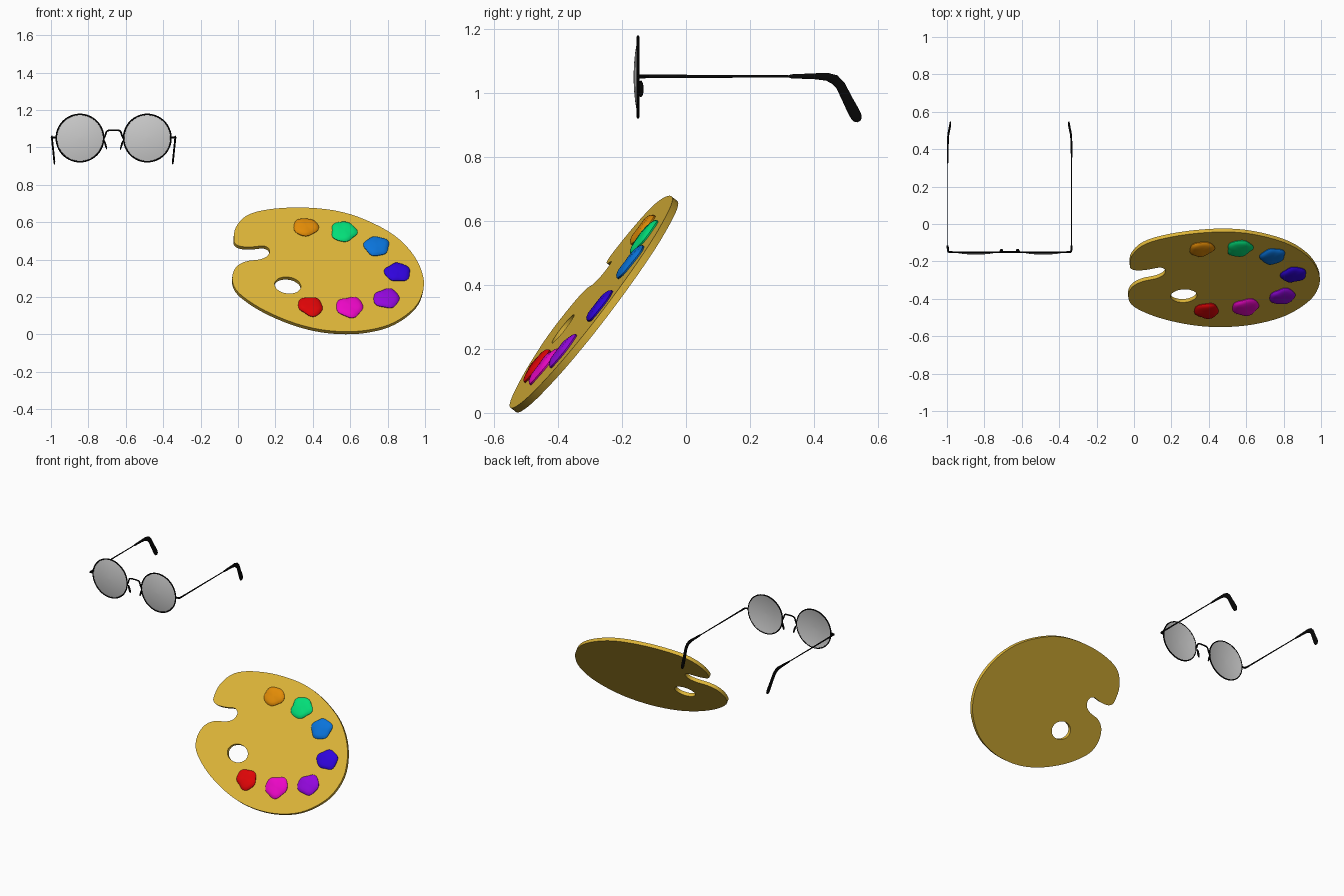
import bpy, bmesh, math, random
from mathutils import Vector, Matrix

if "Cube" in bpy.data.objects:
    bpy.data.objects.remove(bpy.data.objects["Cube"])

random.seed(4)


def material(name, srgb):
    m = bpy.data.materials.new(name)
    m.diffuse_color = [c ** 2.2 for c in srgb] + [1]
    m.use_nodes = True
    m.node_tree.nodes["Principled BSDF"].inputs["Base Color"].default_value = m.diffuse_color
    return m


def add(name, data, mat=None, matrix=None, angle=40):
    ob = bpy.data.objects.new(name, data)
    bpy.context.collection.objects.link(ob)
    if matrix:
        ob.matrix_world = matrix
    bpy.ops.object.select_all(action='DESELECT')
    ob.select_set(True)
    bpy.context.view_layer.objects.active = ob
    if ob.type == 'CURVE':
        bpy.ops.object.convert(target='MESH')
        ob = bpy.context.object
    if mat:
        ob.data.materials.append(mat)
    bpy.ops.object.shade_smooth_by_angle(angle=math.radians(angle))
    return ob


def skin(name, rings, mat=None, matrix=None, caps=True):
    """Bridge equal-length closed rings of points into a surface."""
    bm = bmesh.new()
    vs = [[bm.verts.new(p) for p in r] for r in rings]
    n = len(rings[0])
    for a, b in zip(vs, vs[1:]):
        for i in range(n):
            bm.faces.new((a[i], a[(i + 1) % n], b[(i + 1) % n], b[i]))
    if caps:
        bm.faces.new(vs[0])
        bm.faces.new(vs[-1])
    else:
        for i in range(n):
            bm.faces.new((vs[-1][i], vs[-1][(i + 1) % n], vs[0][(i + 1) % n], vs[0][i]))
    bmesh.ops.recalc_face_normals(bm, faces=bm.faces)
    me = bpy.data.meshes.new(name)
    bm.to_mesh(me)
    bm.free()
    return add(name, me, mat, matrix)


def smooth_loop(pts, steps=4):
    """Closed Catmull-Rom loop through the points."""
    out, n = [], len(pts)
    for i in range(n):
        a, b, c, d = (Vector(pts[(i + k) % n]) for k in (-1, 0, 1, 2))
        for s in range(steps):
            t = s / steps
            out.append(0.5 * (2 * b + (c - a) * t + (2 * a - 5 * b + 4 * c - d) * t * t
                              + (3 * b - a - 3 * c + d) * t ** 3))
    return out


def wire(name, pts, r, mat):
    cu = bpy.data.curves.new(name, 'CURVE')
    cu.dimensions = '3D'
    cu.bevel_depth, cu.bevel_resolution, cu.use_fill_caps = r, 2, True
    sp = cu.splines.new('NURBS')
    sp.points.add(len(pts) - 1)
    for p, co in zip(sp.points, pts):
        p.co = (*co, 1)
    sp.use_endpoint_u, sp.order_u, sp.resolution_u = True, 3, 6
    return add(name, cu, mat)


def circle(n):
    return [(math.cos(2 * math.pi * i / n), math.sin(2 * math.pi * i / n)) for i in range(n)]


# Plane of the tilted palette: y = A + B x + C z on its front face
A, B, C = -0.62, 0.109, 0.786
N = Vector((B, -1, C)).normalized()
U = (Vector((1, 0, 0)) - N * N.x).normalized()
V = N.cross(U)
frame = Matrix((U, V, N)).transposed().to_4x4()
frame.translation = Vector((0, A, 0))
inverse = frame.inverted()


def on_plane(x, z):
    return inverse @ Vector((x, A + B * x + C * z, z))


# Palette board with notch and thumb hole
outline = [(-.022, .508), (-.012, .572), (.047, .636), (.159, .668), (.33, .679), (.516, .663),
           (.677, .615), (.837, .529), (.944, .417), (.993, .294), (.976, .193), (.917, .118),
           (.81, .053), (.677, .021), (.543, .016), (.41, .032), (.276, .07), (.143, .128),
           (.047, .187), (-.012, .241), (-.031, .30), (-.012, .358), (.041, .39), (.116, .401),
           (.158, .42), (.168, .452), (.139, .473), (.073, .468), (.02, .470), (-.012, .483)]
tilt = math.radians(-8)
hole = [(.266 + .071 * c * math.cos(tilt) - .044 * s * math.sin(tilt),
         .263 + .071 * c * math.sin(tilt) + .044 * s * math.cos(tilt)) for c, s in circle(10)]
THICK = 0.023
board = bpy.data.curves.new("palette_board", 'CURVE')
board.dimensions, board.fill_mode, board.extrude = '2D', 'BOTH', THICK / 2
for loop in (outline, hole):
    pts = smooth_loop([on_plane(*p) for p in loop])
    sp = board.splines.new('POLY')
    sp.points.add(len(pts) - 1)
    for p, co in zip(sp.points, pts):
        p.co = (co.x, co.y, 0, 1)
    sp.use_cyclic_u = True
add("palette_board", board, material("wood", (.86, .70, .23)),
    Matrix.Translation(-N * THICK / 2) @ frame)

# Paint blobs: wobbly low domes
paints = [("orange", .362, .572, .066, .060, (.88, .54, .06)),
          ("green", .565, .548, .072, .064, (.04, .87, .47)),
          ("blue", .741, .470, .066, .066, (.07, .45, .85)),
          ("indigo", .853, .330, .066, .064, (.2, .04, .86)),
          ("purple", .794, .190, .067, .066, (.57, .06, .86)),
          ("magenta", .597, .144, .070, .070, (.92, .06, .77)),
          ("red", .388, .148, .067, .062, (.87, .05, .06))]
for name, x, z, ru, rv, colour in paints:
    o = on_plane(x, z)
    waves = [(k, random.uniform(.025, .06), random.uniform(0, 6.28)) for k in (2, 3, 5)]
    rings = []
    for k, h in ((.97, -.004), (1, .005), (.9, .012), (.68, .0165), (.4, .018), (.12, .019)):
        ring = []
        for c, s in circle(32):
            a = math.atan2(s, c)
            w = k * (1 + sum(m * math.sin(f * a + p) for f, m, p in waves))
            bump = .0015 * math.sin(3 * a + waves[0][2]) * k if h > .006 else 0
            ring.append((o.x + ru * w * c, o.y + rv * w * s, h + bump))
        rings.append(ring)
    skin("paint_" + name, rings, material(name, colour), frame)

# Glasses, mirrored about x = CX
CX, CZ, FY = -0.665, 1.05, -0.15
black = material("black", (.06, .06, .06))
for side, label in ((-1, "left"), (1, "right")):
    lx = CX + side * .18
    # round rim
    rings = [[(lx + (.1265 + .0042 * p) * c, FY + .0042 * q, CZ + (.1265 + .0042 * p) * s)
              for p, q in circle(8)] for c, s in circle(64)]
    skin("rim_" + label, rings, black, caps=False)
    # thin lens bulging forward
    radii = (.004, .04, .075, .105, .1265)
    prof = [(r, FY - .014 * (1 - (r / .1265) ** 2)) for r in radii]
    prof += [(r, y + .003) for r, y in reversed(prof)]
    skin("lens_" + label, [[(lx + r * c, y, CZ + r * s) for c, s in circle(64)] for r, y in prof])
    # hinge end piece
    wire("hinge_" + label, [(CX + side * .305, FY, CZ + .004), (CX + side * .322, FY, CZ + .004),
                            (CX + side * .331, FY + .003, CZ + .003),
                            (CX + side * .331, FY + .035, CZ + .002)], .0055, black)
    # temple arm and ear tip: (y, z, half height, half width, inward shift)
    arm = [(-.15, 1.052, .006, .002, 0), (.1, 1.052, .0045, .002, 0), (.325, 1.052, .0035, .002, 0)]
    tip = [(.322, 1.052, .004, .002, 0), (.33, 1.052, .0065, .0035, 0), (.40, 1.0525, .009, .0045, 0),
           (.44, 1.051, .0125, .005, .001), (.465, 1.042, .0155, .005, .002),
           (.484, 1.022, .0155, .005, .004), (.502, .985, .016, .005, .008),
           (.523, .944, .018, .005, .012), (.532, .927, .0175, .005, .014),
           (.538, .916, .013, .004, .0145), (.541, .911, .005, .002, .015)]
    for part, path in (("arm_", arm), ("ear_tip_", tip)):
        rings = []
        for i, (y, z, h, w, inward) in enumerate(path):
            p, q = path[max(i - 1, 0)], path[min(i + 1, len(path) - 1)]
            d = Vector((q[0] - p[0], q[1] - p[1])).normalized()
            rings.append([(CX + side * (.331 - inward + w * c), y - d.y * h * s, z + d.x * h * s)
                          for c, s in circle(16)])
        skin(part + label, rings, black)
    # nose pad and its wire
    pad = bpy.data.meshes.new("nose_pad")
    bm = bmesh.new()
    bmesh.ops.create_uvsphere(bm, u_segments=16, v_segments=10, radius=1)
    bm.to_mesh(pad)
    bm.free()
    add("nose_pad_" + label, pad, black,
        Matrix.Translation((CX + side * .043, FY + .009, 1.013))
        @ Matrix.Rotation(side * math.radians(16), 4, 'Y')
        @ Matrix.Diagonal((.005, .0085, .027, 1)))
    wire("pad_wire_" + label, [(CX + side * .054, FY, 1.035), (CX + side * .05, FY + .012, 1.038),
                               (CX + side * .046, FY + .012, 1.02)], .0025, black)

# Arched bridge
half = [(.054, 1.045), (.047, 1.056), (.043, 1.07), (.036, 1.09), (.015, 1.092)]
arch = [(CX - x, FY, z) for x, z in half] + [(CX + x, FY, z) for x, z in reversed(half)]
wire("bridge", arch, .0045, black)
